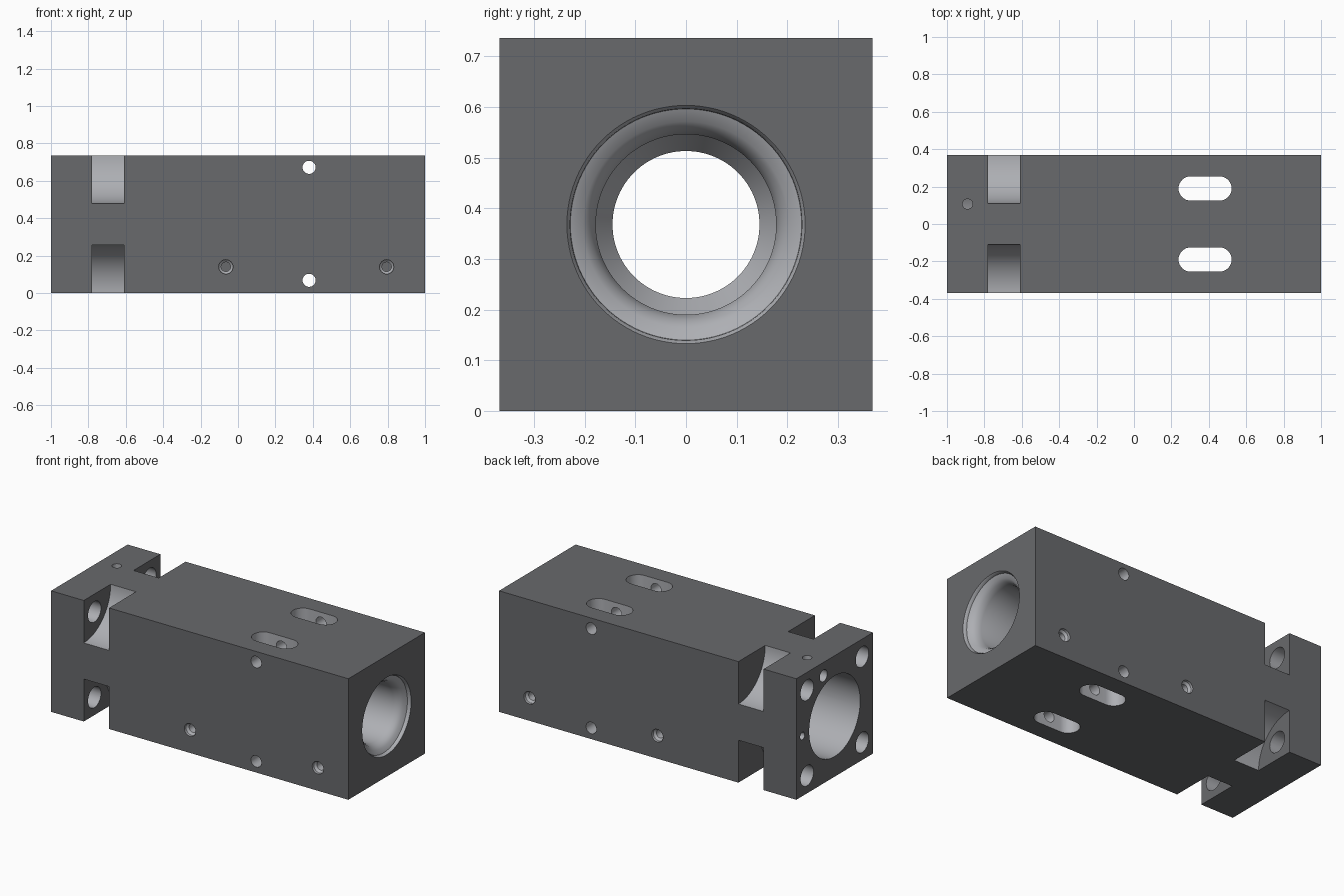
import bpy, bmesh, math
from mathutils import Vector, Matrix

if "Cube" in bpy.data.objects:
    bpy.data.objects.remove(bpy.data.objects["Cube"])

H = 0.368          # half of the square section
BORE_Z = 0.368     # height of the centre axis


def material(name, g):
    m = bpy.data.materials.new(name)
    m.diffuse_color = (g, g * 1.02, g * 1.08, 1)
    m.use_nodes = True
    m.node_tree.nodes["Principled BSDF"].inputs["Base Color"].default_value = m.diffuse_color
    return m


dark = material("dark_body", 0.14)
light = material("machined_surface", 0.42)


def to_object(bm, name, mats):
    bmesh.ops.recalc_face_normals(bm, faces=bm.faces)
    me = bpy.data.meshes.new(name)
    bm.to_mesh(me)
    bm.free()
    for m in mats:
        me.materials.append(m)
    ob = bpy.data.objects.new(name, me)
    bpy.context.collection.objects.link(ob)
    return ob


# Main block
bm = bmesh.new()
bmesh.ops.create_cube(bm, size=1, matrix=Matrix.Translation((0, 0, H)) @ Matrix.Diagonal((2, 2 * H, 2 * H, 1)))
block = to_object(bm, "housing_block", [dark, light])
bpy.context.view_layer.objects.active = block
block.select_set(True)


def cut(cutter):
    cutter.hide_render = True
    mod = block.modifiers.new("cut", 'BOOLEAN')
    mod.operation = 'DIFFERENCE'
    mod.solver = 'EXACT'
    mod.material_mode = 'TRANSFER'
    mod.object = cutter
    bpy.ops.object.modifier_apply(modifier=mod.name)
    bpy.data.objects.remove(cutter)


def turned(name, origin, axis, profile, n=32):
    """Solid of revolution; profile holds (distance along axis, radius)."""
    M = Matrix.Translation(origin) @ Vector(axis).to_track_quat('Z', 'Y').to_matrix().to_4x4()
    bm = bmesh.new()
    rings = [[bm.verts.new(M @ Vector((r * math.cos(2 * math.pi * i / n), r * math.sin(2 * math.pi * i / n), t)))
              for i in range(n)] for t, r in profile]
    for a, b in zip(rings, rings[1:]):
        for i in range(n):
            j = (i + 1) % n
            bm.faces.new((a[i], a[j], b[j], b[i])).material_index = 1
    bm.faces.new(rings[0])
    bm.faces.new(rings[-1])
    return to_object(bm, name, [dark, light])


def slot(name, x, y, half_len, r, n=16):
    bm = bmesh.new()
    pts = []
    for side in (1, -1):
        for i in range(n + 1):
            a = math.pi * i / n - side * math.pi / 2
            pts.append((x + side * (half_len - r) + r * math.cos(a), y + r * math.sin(a)))
    lo = [bm.verts.new((px, py, -0.02)) for px, py in pts]
    hi = [bm.verts.new((px, py, 2 * H + 0.02)) for px, py in pts]
    for i in range(len(pts)):
        j = (i + 1) % len(pts)
        bm.faces.new((lo[i], lo[j], hi[j], hi[i])).material_index = 1
    bm.faces.new(lo)
    bm.faces.new(hi)
    return to_object(bm, name, [dark, light])


# Stepped centre bore with flared right mouth
cut(turned("centre_bore", (0, 0, BORE_Z), (1, 0, 0),
           [(-1.02, 0.245), (0.60, 0.245), (0.601, 0.145), (0.65, 0.145), (0.70, 0.178),
            (0.92, 0.178), (0.95, 0.188), (0.968, 0.203), (0.98, 0.228),
            (0.99, 0.229), (1.0, 0.235), (1.02, 0.235)], 96))

for sy in (-1, 1):
    for sz in (-1, 1):
        # Rounded corner notch and the bolt hole opening into it
        cut(turned("corner_notch", (-0.78, sy * H, H + sz * H), (1, 0, 0), [(0, 0.258), (0.17, 0.258)], 96))
        cut(turned("bolt_hole", (-1.02, sy * 0.265, H + sz * 0.26), (1, 0, 0), [(0, 0.062), (0.3, 0.062)]))
    # Through slot
    cut(slot("through_slot", 0.38, sy * 0.19, 0.142, 0.065))
    # Stepped blind holes low on each side
    for x in (-0.065, 0.795):
        cut(turned("side_hole", (x, sy * (H + 0.02), 0.14), (0, -sy, 0),
                   [(0, 0.038), (0.035, 0.038), (0.047, 0.025), (0.16, 0.025)]))

# Cross holes running front to back
for z in (0.068, 0.672):
    cut(turned("cross_hole", (0.38, -0.4, z), (0, 1, 0), [(0, 0.035), (0.8, 0.035)]))

# Port from the top, and small holes in the left end
cut(turned("top_port", (-0.89, 0.107, 0.76), (0, 0, -1), [(0, 0.027), (0.2, 0.027)]))
cut(turned("end_port", (-1.02, 0.107, 0.655), (1, 0, 0), [(0, 0.036), (0.15, 0.036)]))
cut(turned("pin_hole", (-1.02, 0.31, 0.366), (1, 0, 0), [(0, 0.022), (0.12, 0.022)]))

bpy.ops.object.shade_smooth_by_angle(angle=math.radians(30))
